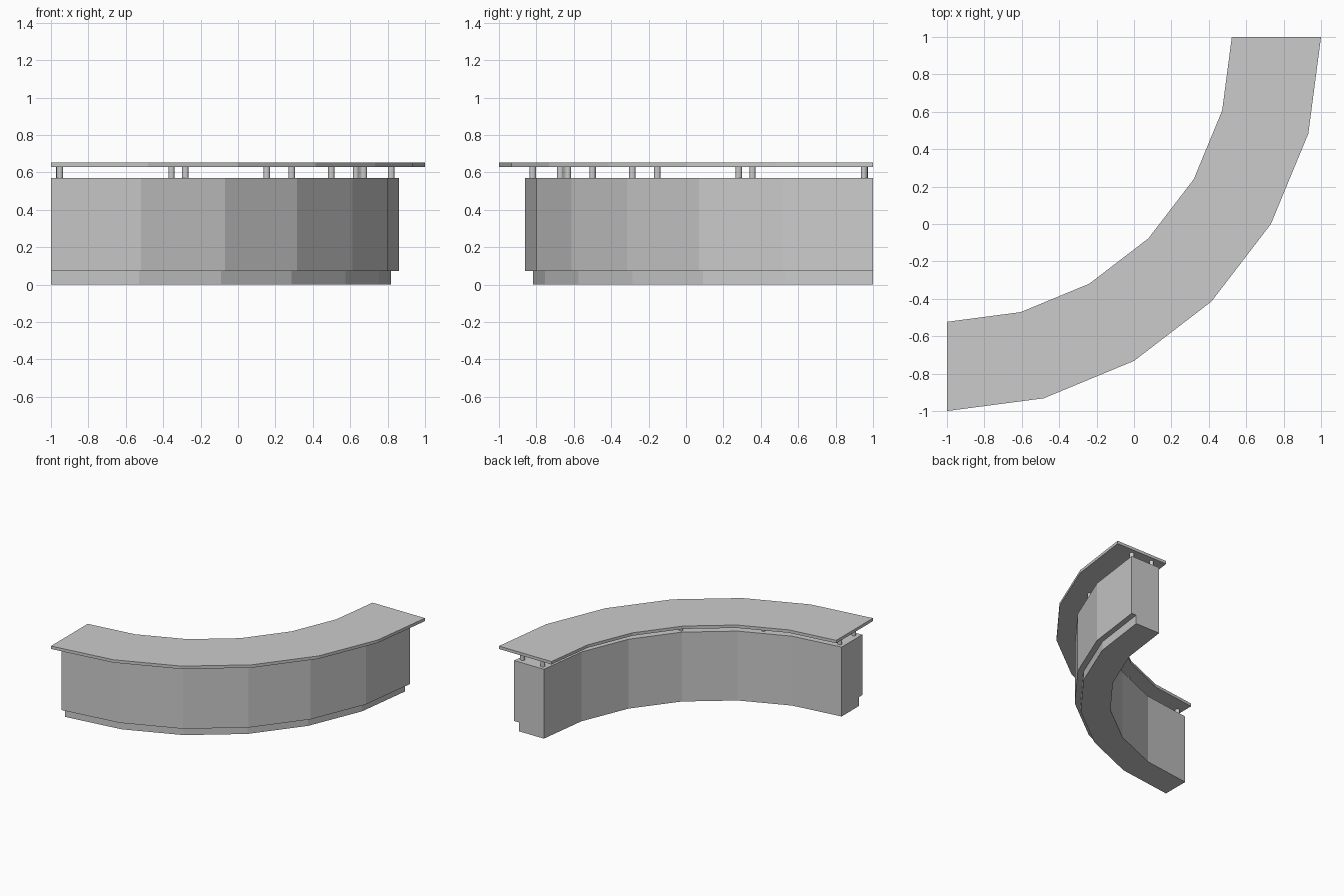
import bpy
import bmesh
from math import cos, sin, radians

cube = bpy.data.objects.get("Cube")
if cube:
    bpy.data.objects.remove(cube, do_unlink=True)

CENTRE_X, CENTRE_Y = -1.0, 1.0   # centre of the quarter-circle plan
SEGMENTS = 6

grey = bpy.data.materials.new("light grey")
grey.use_nodes = True
colour = (0.6, 0.6, 0.6, 1)
grey.diffuse_color = colour
grey.node_tree.nodes["Principled BSDF"].inputs["Base Color"].default_value = colour


def polar(radius, degrees, z):
    a = radians(degrees)
    return (CENTRE_X + radius * cos(a), CENTRE_Y - radius * sin(a), z)


def add_object(name, bm):
    bmesh.ops.recalc_face_normals(bm, faces=bm.faces)
    mesh = bpy.data.meshes.new(name)
    bm.to_mesh(mesh)
    bm.free()
    mesh.materials.append(grey)
    obj = bpy.data.objects.new(name, mesh)
    bpy.context.collection.objects.link(obj)
    return obj


def curved_block(name, inner, outer, bottom, top):
    """Sweep a rectangular section round the faceted quarter circle."""
    bm = bmesh.new()
    section = [(inner, bottom), (outer, bottom), (outer, top), (inner, top)]
    rings = [[bm.verts.new(polar(r, 90 * i / SEGMENTS, z)) for r, z in section]
             for i in range(SEGMENTS + 1)]
    for a, b in zip(rings, rings[1:]):
        for k in range(4):
            n = (k + 1) % 4
            bm.faces.new((a[k], a[n], b[n], b[k]))
    bm.faces.new(rings[0])
    bm.faces.new(rings[-1])
    return add_object(name, bm)


def post(name, radius, degrees, bottom, top):
    bm = bmesh.new()
    bmesh.ops.create_cone(bm, cap_ends=True, segments=12, radius1=0.017,
                          radius2=0.017, depth=top - bottom)
    bmesh.ops.translate(bm, verts=bm.verts, vec=polar(radius, degrees, (bottom + top) / 2))
    return add_object(name, bm)


# Recessed plinth, counter body and overhanging top
curved_block("plinth", 1.592, 1.817, 0.0, 0.073)
curved_block("counter_body", 1.592, 1.862, 0.073, 0.57)
curved_block("counter_top", 1.523, 2.0, 0.628, 0.652)

# Two rows of short posts carrying the top
for row, radius in (("inner", 1.632), ("outer", 1.82)):
    for i in range(5):
        post(f"{row}_post_{i + 1}", radius, 1.5 + 21.75 * i, 0.57, 0.628)
